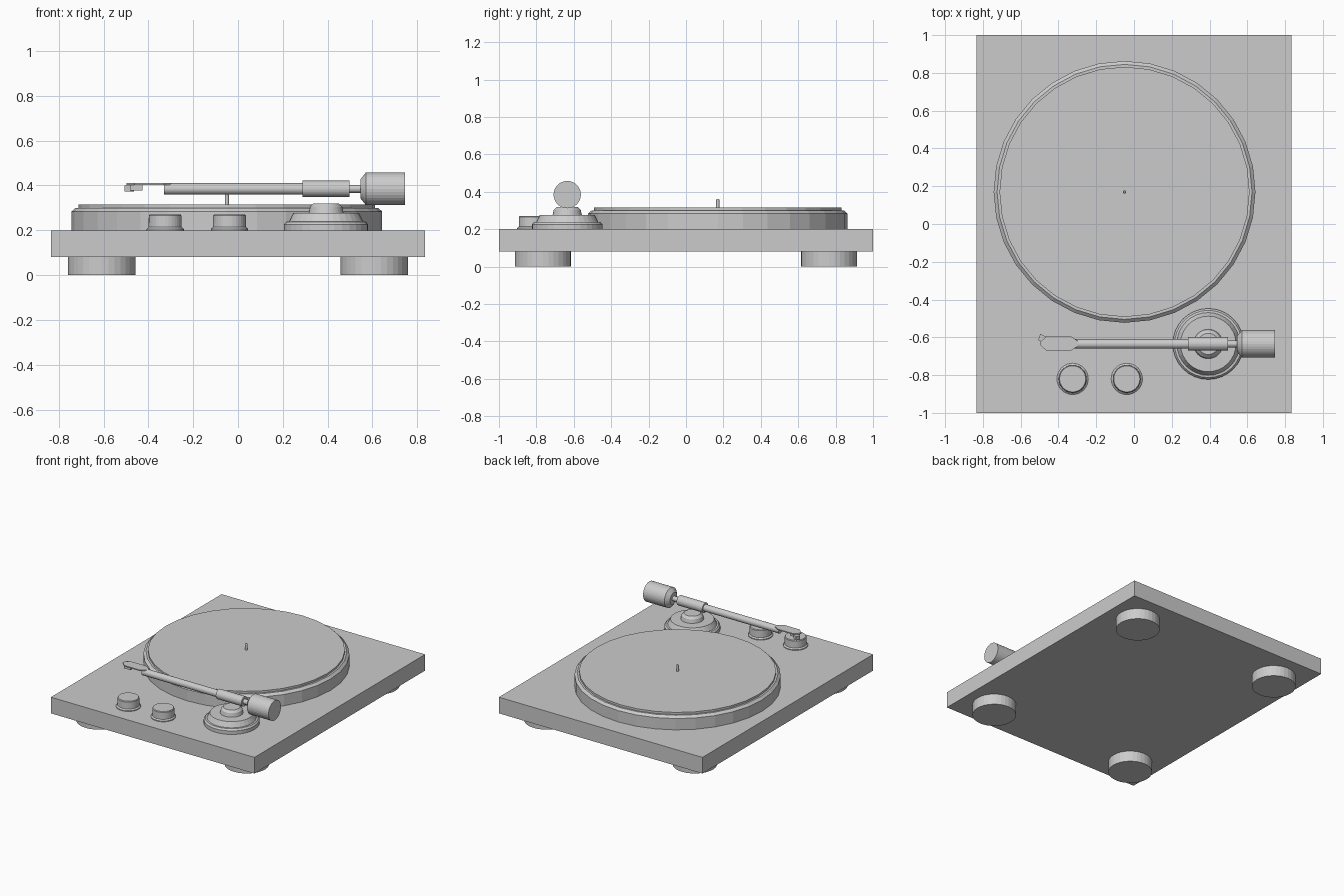
import bpy, bmesh, math
from mathutils import Matrix, Vector

if "Cube" in bpy.data.objects:
    bpy.data.objects.remove(bpy.data.objects["Cube"])

def finish(name, bm):
    bmesh.ops.recalc_face_normals(bm, faces=bm.faces)
    me = bpy.data.meshes.new(name)
    bm.to_mesh(me)
    bm.free()
    ob = bpy.data.objects.new(name, me)
    bpy.context.collection.objects.link(ob)
    return ob

def lathe(name, profile, loc, along_x=False, n=32):
    """Capped solid of revolution from (radius, height) pairs."""
    bm = bmesh.new()
    rings = [[bm.verts.new((r * math.cos(2 * math.pi * i / n),
                            r * math.sin(2 * math.pi * i / n), h))
              for i in range(n)] for r, h in profile]
    for a, b in zip(rings, rings[1:]):
        for i in range(n):
            j = (i + 1) % n
            bm.faces.new((a[i], a[j], b[j], b[i]))
    bm.faces.new(rings[0][::-1])
    bm.faces.new(rings[-1])
    if along_x:
        bm.transform(Matrix.Rotation(math.pi / 2, 4, 'Y'))
    bm.transform(Matrix.Translation(loc))
    return finish(name, bm)

def box(name, lo, hi):
    bm = bmesh.new()
    bmesh.ops.create_cube(bm, size=1)
    lo, hi = Vector(lo), Vector(hi)
    bm.transform(Matrix.Translation((lo + hi) / 2) @ Matrix.Diagonal((*(hi - lo), 1)))
    return finish(name, bm)

def plate(name, outline, z0, z1):
    bm = bmesh.new()
    face = bm.faces.new([bm.verts.new((x, y, z0)) for x, y in outline])
    top = bmesh.ops.extrude_face_region(bm, geom=[face])['geom']
    bmesh.ops.translate(bm, vec=(0, 0, z1 - z0),
                        verts=[v for v in top if isinstance(v, bmesh.types.BMVert)])
    if not any(f is face for f in bm.faces):
        bmesh.ops.holes_fill(bm, edges=bm.edges)
    return finish(name, bm)

# Plinth and feet
box("plinth", (-0.835, -1, 0.08), (0.835, 1, 0.2))
for sx in (-1, 1):
    for sy in (-1, 1):
        lathe("foot", [(0.15, 0), (0.15, 0.08)], (sx * 0.608, sy * 0.765, 0))

# Platter, mat and spindle
lathe("platter", [(0.693, 0.2), (0.693, 0.284), (0.675, 0.3)], (-0.05, 0.17, 0))
lathe("platter_mat", [(0.662, 0.3), (0.662, 0.315)], (-0.05, 0.17, 0))
lathe("spindle", [(0.009, 0.31), (0.009, 0.357), (0.006, 0.362)], (-0.05, 0.17, 0), n=12)

# Control knobs
for x in (-0.325, -0.038):
    lathe("knob", [(0.083, 0.2), (0.083, 0.206), (0.074, 0.214), (0.073, 0.265), (0.069, 0.27)],
          (x, -0.82, 0))

# Tonearm base
lathe("tonearm_base", [(0.188, 0.2), (0.188, 0.226), (0.178, 0.238), (0.166, 0.239),
                       (0.147, 0.276), (0.078, 0.277), (0.072, 0.304), (0.056, 0.32)],
      (0.393, -0.635, 0))

# Tonearm: tube, sleeve, rear stub and counterweight share one axis
AXIS = (0, -0.635, 0.385)
for name, prof in (
        ("tonearm_tube", [(0.025, -0.33), (0.025, 0.29)]),
        ("tonearm_sleeve", [(0.036, 0.287), (0.036, 0.497)]),
        ("tonearm_stub", [(0.018, 0.49), (0.018, 0.56)]),
        ("counterweight", [(0.042, 0.546), (0.073, 0.571), (0.073, 0.746)])):
    lathe(name, prof, AXIS, along_x=True)

# Headshell, cartridge and finger lift
half = [(-0.497, 0.008), (-0.462, 0.039), (-0.335, 0.039), (-0.298, 0.014)]
outline = [(x, -0.633 + y) for x, y in half] + [(x, -0.633 - y) for x, y in half[::-1]]
plate("headshell", outline, 0.402, 0.41)
box("cartridge", (-0.48, -0.652, 0.377), (-0.425, -0.614, 0.403))
plate("finger_lift", [(-0.507, -0.614), (-0.496, -0.582), (-0.463, -0.598), (-0.48, -0.63)],
      0.372, 0.4)
